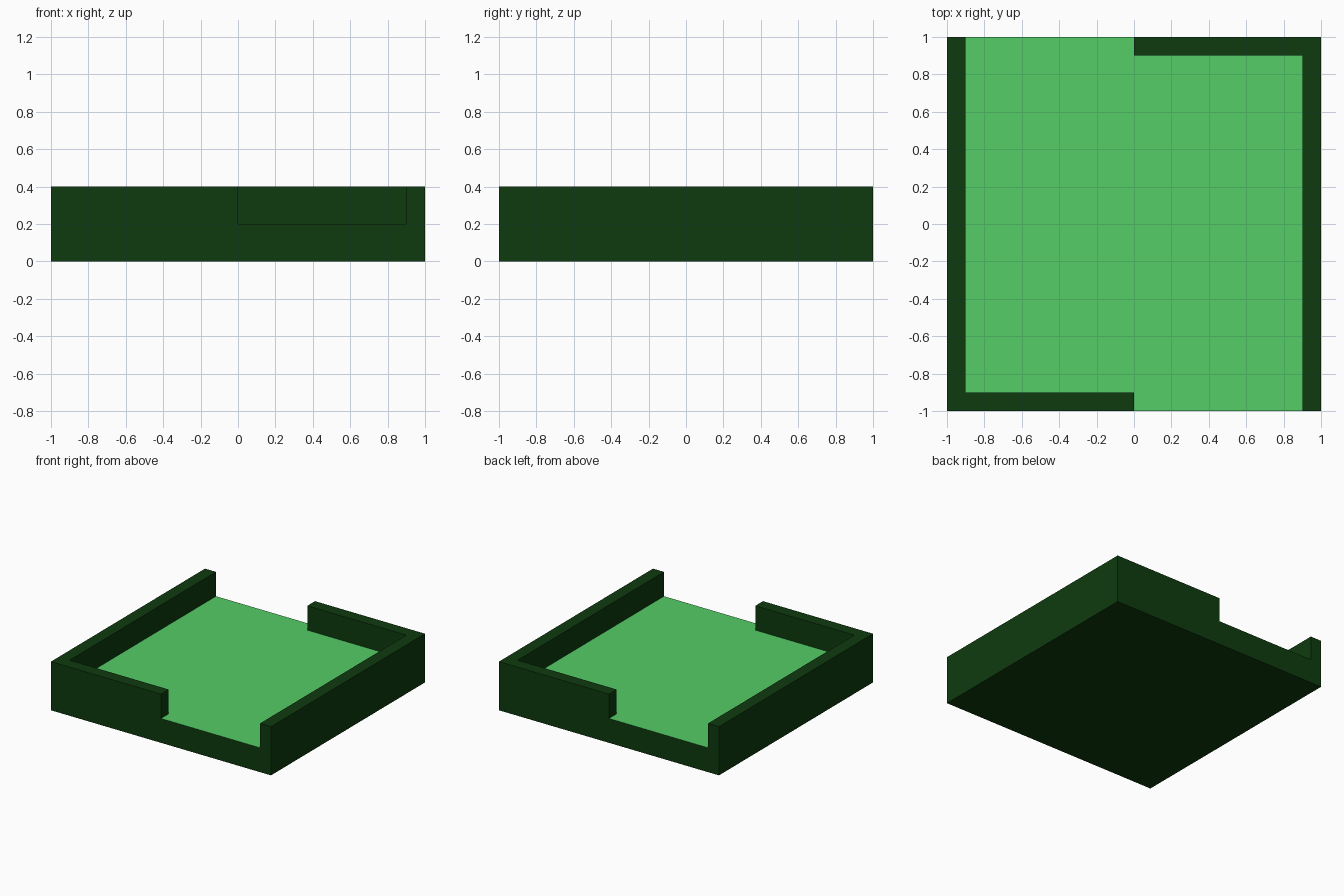
import bpy
import bmesh

default_cube = bpy.data.objects.get("Cube")
if default_cube:
    bpy.data.objects.remove(default_cube, do_unlink=True)

HALF = 1.0      # half of the square footprint
INNER = 0.9     # inner side of the walls
FLOOR = 0.2     # height of the floor
RIM = 0.4       # height of the walls


def make_material(name, colour):
    mat = bpy.data.materials.new(name)
    mat.use_nodes = True
    mat.diffuse_color = colour
    bsdf = mat.node_tree.nodes["Principled BSDF"]
    bsdf.inputs["Base Color"].default_value = colour
    bsdf.inputs["Roughness"].default_value = 0.9
    return mat


dark_green = make_material("dark green", (0.0045, 0.043, 0.0045, 1))
light_green = make_material("light green", (0.09, 0.61, 0.135, 1))


def make_prism(name, outline, height, top_material=None):
    """Extrude a flat outline up from the ground."""
    bm = bmesh.new()
    base = bm.faces.new([bm.verts.new((x, y, 0)) for x, y in outline])
    result = bmesh.ops.extrude_face_region(bm, geom=[base], use_keep_orig=True)
    raised = [v for v in result["geom"] if isinstance(v, bmesh.types.BMVert)]
    bmesh.ops.translate(bm, verts=raised, vec=(0, 0, height))
    bmesh.ops.recalc_face_normals(bm, faces=bm.faces)
    mesh = bpy.data.meshes.new(name)
    mesh.materials.append(dark_green)
    if top_material:
        mesh.materials.append(top_material)
        for face in bm.faces:
            face.material_index = int(face.normal.z > 0.5)
    bm.to_mesh(mesh)
    bm.free()
    obj = bpy.data.objects.new(name, mesh)
    bpy.context.collection.objects.link(obj)
    return obj


def turned(points):
    """The same points after half a turn about z."""
    return [(-x, -y) for x, y in points]


# L-shaped walls: one full side plus half of an end, repeated by a half turn
wall = [(-HALF, -HALF), (0, -HALF), (0, -INNER),
        (-INNER, -INNER), (-INNER, HALF), (-HALF, HALF)]
make_prism("right_wall", wall, RIM)
make_prism("left_wall", turned(wall), RIM)

# Floor slab fills the space between the walls and runs out at both openings
half_floor = [(0, -HALF), (INNER, -HALF), (INNER, INNER), (0, INNER)]
make_prism("floor", half_floor + turned(half_floor), FLOOR, light_green)
